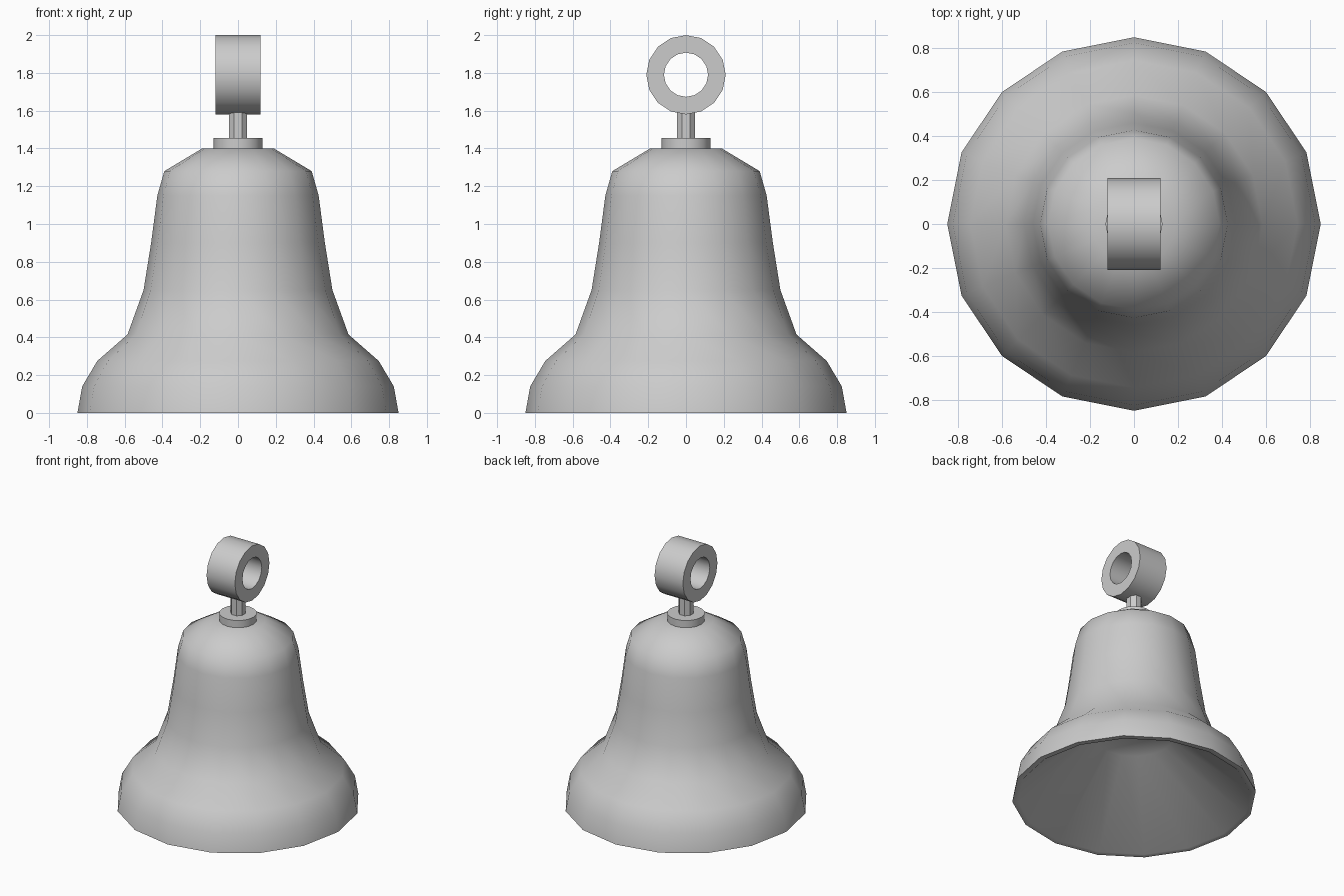
import bpy, bmesh, math
from mathutils import Matrix

if "Cube" in bpy.data.objects:
    bpy.data.objects.remove(bpy.data.objects["Cube"])


def lathe(name, profile, sides=16, phase=0.0, closed=False, matrix=None, angle=50):
    """Revolve (radius, z) points about z; a radius of 0 makes a pole."""
    bm = bmesh.new()
    rings = []
    for r, z in profile:
        if r == 0:
            rings.append([bm.verts.new((0, 0, z))] * sides)
        else:
            rings.append([bm.verts.new((r * math.cos(phase + 2 * math.pi * i / sides),
                                        r * math.sin(phase + 2 * math.pi * i / sides), z))
                          for i in range(sides)])
    pairs = list(zip(rings, rings[1:]))
    if closed:
        pairs.append((rings[-1], rings[0]))
    for a, b in pairs:
        for i in range(sides):
            j = (i + 1) % sides
            corners = list(dict.fromkeys((a[i], a[j], b[j], b[i])))
            bm.faces.new(corners)
    bmesh.ops.recalc_face_normals(bm, faces=bm.faces)
    if matrix:
        bmesh.ops.transform(bm, matrix=matrix, verts=bm.verts)
    mesh = bpy.data.meshes.new(name)
    bm.to_mesh(mesh)
    bm.free()
    obj = bpy.data.objects.new(name, mesh)
    bpy.context.collection.objects.link(obj)
    bpy.ops.object.select_all(action='DESELECT')
    obj.select_set(True)
    bpy.context.view_layer.objects.active = obj
    bpy.ops.object.shade_smooth_by_angle(angle=math.radians(angle))
    return obj


# Bell shell: crown and outer flare to the lip, then the shallow hollow inside
lathe("bell_body", [
    (0, 1.40), (0.19, 1.40), (0.39, 1.28), (0.427, 1.15), (0.46, 0.90),
    (0.50, 0.65), (0.585, 0.415), (0.745, 0.275), (0.825, 0.14), (0.85, 0),
    (0.81, 0), (0.28, 0.485), (0, 0.485)])

# Collar on the crown
lathe("collar", [(0, 1.40), (0.13, 1.40), (0.13, 1.455), (0, 1.455)])

# Stem between collar and ring
lathe("stem", [(0, 1.45), (0.053, 1.45), (0.053, 1.60), (0, 1.60)],
      sides=8, phase=math.pi / 8, angle=30)

# Hanging ring, a short tube lying along x
lathe("hanging_ring", [(0.21, -0.12), (0.21, 0.12), (0.117, 0.12), (0.117, -0.12)],
      closed=True,
      matrix=Matrix.Translation((0, 0, 1.79)) @ Matrix.Rotation(math.pi / 2, 4, 'Y'))
